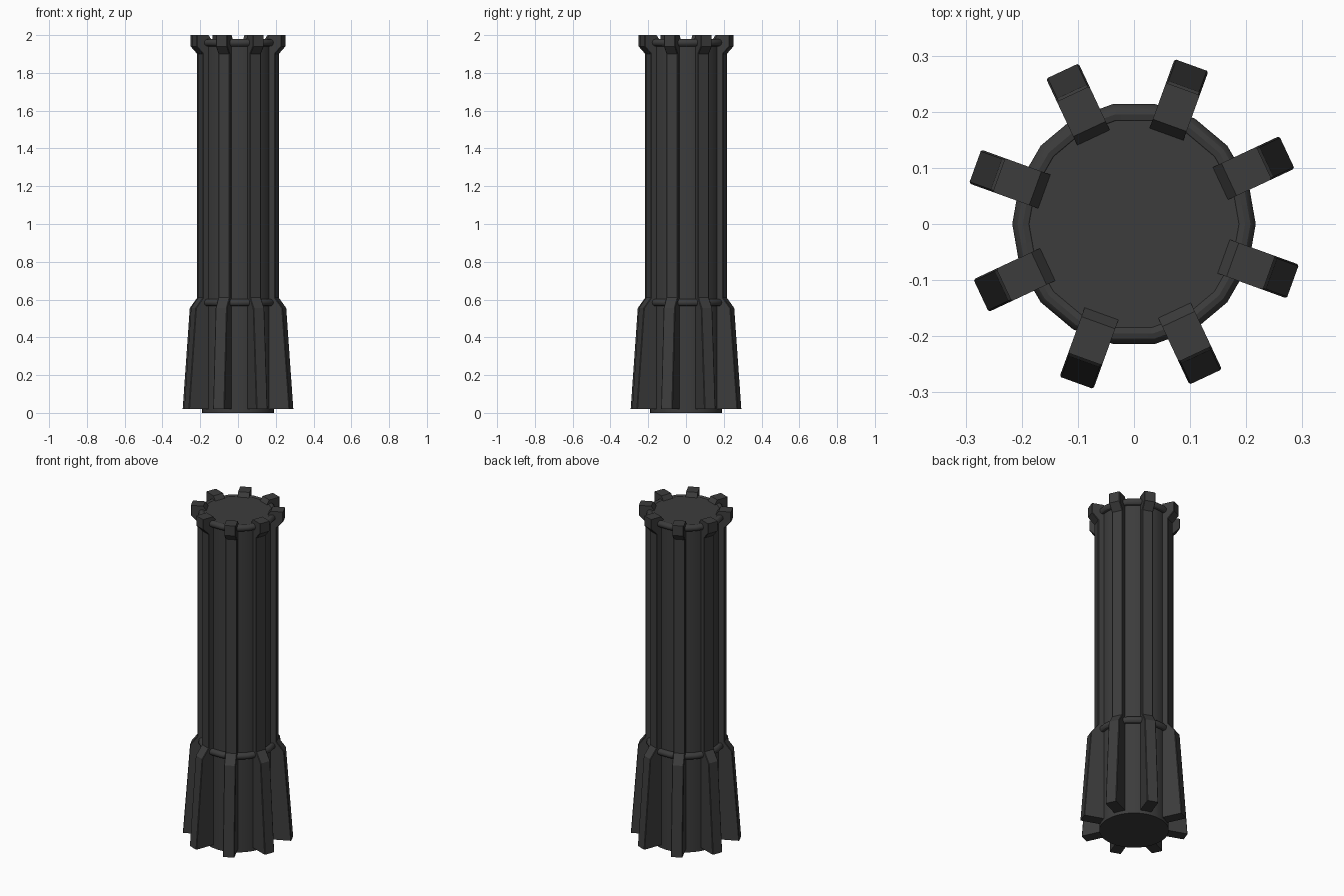
import bpy, bmesh, math
from mathutils import Matrix, Vector

if "Cube" in bpy.data.objects:
    bpy.data.objects.remove(bpy.data.objects["Cube"])

dark = bpy.data.materials.new("dark_grey")
dark.diffuse_color = (0.045, 0.045, 0.045, 1)
dark.use_nodes = True
dark.node_tree.nodes["Principled BSDF"].inputs["Base Color"].default_value = dark.diffuse_color


def finish(obj, name, smooth=True):
    obj.name = name
    obj.data.materials.append(dark)
    if smooth:
        bpy.ops.object.select_all(action='DESELECT')
        obj.select_set(True)
        bpy.context.view_layer.objects.active = obj
        bpy.ops.object.shade_smooth_by_angle(angle=math.radians(30))


# Round core
CORE_TOP = 1.975
bpy.ops.mesh.primitive_cylinder_add(vertices=36, radius=0.19, depth=CORE_TOP,
                                    location=(0, 0, CORE_TOP / 2))
finish(bpy.context.object, "core")

# Collar rings, 18 sided
for name, z in (("lower_ring", 0.584), ("upper_ring", 1.96)):
    bpy.ops.mesh.primitive_torus_add(major_segments=18, minor_segments=12,
                                     major_radius=0.198, minor_radius=0.019,
                                     location=(0, 0, z))
    finish(bpy.context.object, name)

# Ribs: side profile (radius, height) extruded to a width
profile = [(0.16, 0.02), (0.301, 0.02), (0.261, 0.555), (0.219, 0.61),
           (0.219, 1.90), (0.256, 1.94), (0.256, 2.0), (0.187, 2.0), (0.16, 1.96)]
WIDTH = 0.064


def add_rib(name, angle):
    bm = bmesh.new()
    face = bm.faces.new([bm.verts.new((r, -WIDTH / 2, z)) for r, z in profile])
    ext = bmesh.ops.extrude_face_region(bm, geom=[face])
    moved = [v for v in ext["geom"] if isinstance(v, bmesh.types.BMVert)]
    bmesh.ops.translate(bm, verts=moved, vec=Vector((0, WIDTH, 0)))
    bmesh.ops.recalc_face_normals(bm, faces=bm.faces)
    # slightly softened long outer edges
    edges = [e for e in bm.edges
             if all(v.co.x > 0.2 for v in e.verts)
             and abs(e.verts[0].co.y - e.verts[1].co.y) < 1e-5]
    bmesh.ops.bevel(bm, geom=edges, offset=0.003, segments=1, affect='EDGES')
    bm.transform(Matrix.Rotation(angle, 4, 'Z'))
    mesh = bpy.data.meshes.new(name)
    bm.to_mesh(mesh)
    bm.free()
    obj = bpy.data.objects.new(name, mesh)
    bpy.context.collection.objects.link(obj)
    finish(obj, name, smooth=False)


for i in range(8):
    add_rib(f"rib_{i + 1}", math.radians(25.1 + 45 * i))
